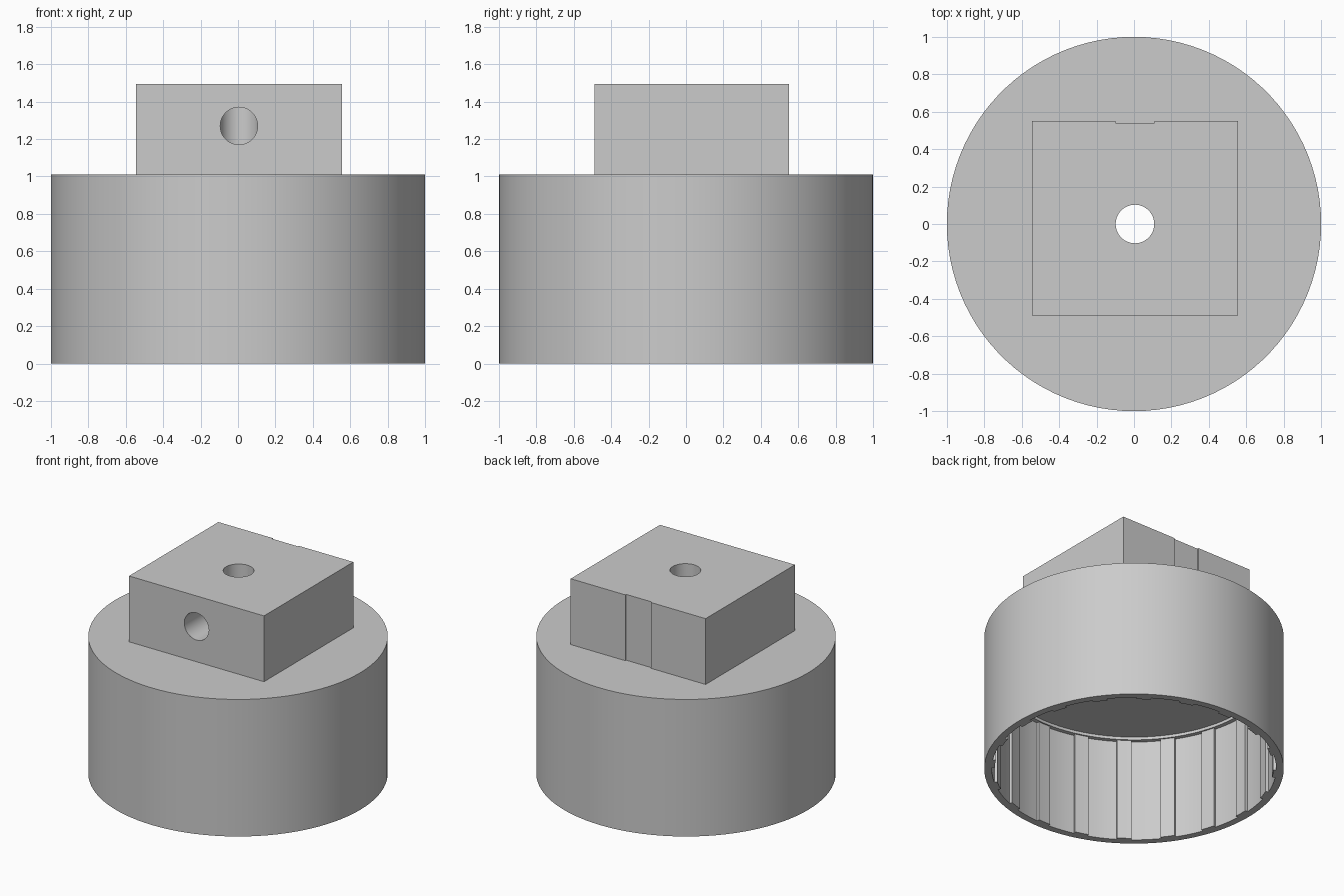
import bpy
import bmesh
from math import cos, sin, radians, tau
from mathutils import Matrix, Vector

cube = bpy.data.objects.get("Cube")
if cube:
    bpy.data.objects.remove(cube, do_unlink=True)

GREY = (0.6, 0.6, 0.6, 1)
grey = bpy.data.materials.new("plain grey")
grey.use_nodes = True
grey.diffuse_color = GREY
grey.node_tree.nodes["Principled BSDF"].inputs["Base Color"].default_value = GREY

RADIUS, CUP_TOP, BLOCK_TOP = 1.0, 1.01, 1.495
CENTRE_X, BORE = 0.005, 0.103


def circle(radius, count, cx=0.0, cy=0.0):
    return [(cx + radius * cos(tau * i / count), cy + radius * sin(tau * i / count))
            for i in range(count)]


def prism(name, outline, low, high, matrix=Matrix()):
    """Extrude a flat outline from low to high."""
    bm = bmesh.new()
    base = bm.faces.new([bm.verts.new((x, y, low)) for x, y in outline])
    top = bmesh.ops.extrude_face_region(bm, geom=[base])["geom"]
    bmesh.ops.translate(bm, vec=Vector((0, 0, high - low)),
                        verts=[v for v in top if isinstance(v, bmesh.types.BMVert)])
    bmesh.ops.transform(bm, matrix=matrix, verts=bm.verts)
    bmesh.ops.recalc_face_normals(bm, faces=bm.faces)
    mesh = bpy.data.meshes.new(name)
    bm.to_mesh(mesh)
    bm.free()
    mesh.materials.append(grey)
    obj = bpy.data.objects.new(name, mesh)
    bpy.context.collection.objects.link(obj)
    return obj


def cut(target, cutter):
    """Subtract a cutter and apply the result."""
    cutter.hide_render = True
    mod = target.modifiers.new("cut", "BOOLEAN")
    mod.operation, mod.solver, mod.object = "DIFFERENCE", "EXACT", cutter
    bpy.context.view_layer.objects.active = target
    bpy.ops.object.modifier_apply(modifier=mod.name)
    bpy.data.objects.remove(cutter, do_unlink=True)


def ribbed_outline(wall, rib, count, half_width):
    """Inner wall outline with narrow ribs standing inward."""
    points = []
    pitch = 360 / count
    for i in range(count):
        mid = i * pitch
        gap = pitch - 2 * half_width
        steps = [(rib, -half_width), (rib, 0), (rib, half_width)]
        steps += [(wall, half_width + gap * k / 4) for k in range(5)]
        points += [(r * cos(radians(mid + a)), r * sin(radians(mid + a))) for r, a in steps]
    return points


# Round cup, hollow below with a ribbed wall and a shallow ceiling recess
cup = prism("round_cup", circle(RADIUS, 100), 0, CUP_TOP)
cut(cup, prism("ribbed_cavity", ribbed_outline(0.95, 0.93, 20, 3), -0.1, 0.754))
cut(cup, prism("ceiling_recess", circle(0.92, 100), 0.6, 0.775))
cut(cup, prism("cup_bore", circle(BORE, 48, CENTRE_X), 0.5, 1.2))

# Square block on top, with a shallow groove down its back
left, right, front, back = 0.555, -0.545, -0.49, 0.55
groove = 0.105
block = prism("top_block", [
    (right, front), (left, front), (left, back),
    (CENTRE_X + groove, back), (CENTRE_X + groove, back - 0.01),
    (CENTRE_X - groove, back - 0.01), (CENTRE_X - groove, back), (right, back),
], CUP_TOP, BLOCK_TOP)
cut(block, prism("block_bore", circle(BORE, 48, CENTRE_X), 0.9, 1.6))

# Screw hole from the front into the bore
sideways = Matrix.Translation((CENTRE_X, 0, 1.27)) @ Matrix.Rotation(radians(90), 4, "X")
cut(block, prism("screw_hole", circle(0.1, 48), 0, 0.7, sideways))

# Smooth round walls, crisp edges
bpy.ops.object.select_all(action="DESELECT")
for part in (cup, block):
    part.select_set(True)
bpy.context.view_layer.objects.active = cup
bpy.ops.object.shade_smooth_by_angle(angle=radians(20))
